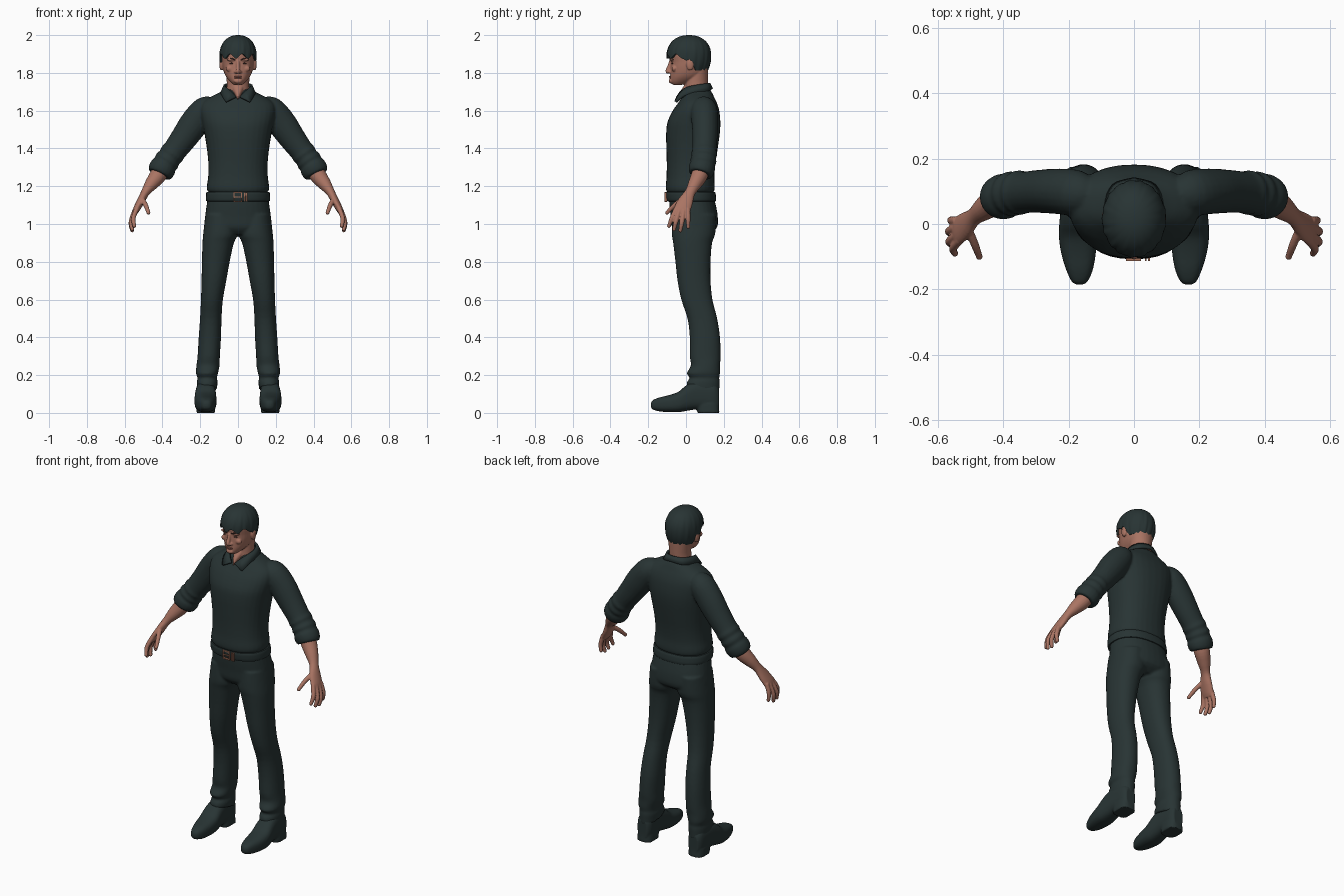
import bpy, bmesh, math
from mathutils import Vector, Matrix

def material(name, rgb):
    m = bpy.data.materials.new(name)
    m.diffuse_color = (*rgb, 1)
    return m

DARK = material("dark_charcoal", (0.021, 0.034, 0.034))
SKIN = material("skin", (0.40, 0.175, 0.125))
LIP = material("lip", (0.30, 0.11, 0.085))
BROWN = material("dark_brown", (0.06, 0.03, 0.025))
BRONZE = material("bronze", (0.36, 0.16, 0.10))

def smooth_rows(rows, k):
    """Catmull-Rom interpolation of equal-length number rows."""
    rows = [Vector(r) for r in rows]
    out = []
    for i in range(len(rows) - 1):
        b, c = rows[i], rows[i + 1]
        a = rows[i - 1] if i else b
        d = rows[min(i + 2, len(rows) - 1)]
        for j in range(k):
            t = j / k
            out.append(0.5 * (2 * b + (c - a) * t + (2 * a - 5 * b + 4 * c - d) * t * t
                              + (3 * b - a - 3 * c + d) * t ** 3))
    return out + [rows[-1]]

def loft(bm, rings, p=2.0, n=32, tilt=0.0):
    """Skin (centre, A, B) superellipse rings and cap both ends."""
    sp = lambda v: math.copysign(abs(v) ** (2 / p), v)
    loops = []
    for c, A, B in rings:
        ring = []
        for i in range(n):
            t = 2 * math.pi * i / n
            co = c + A * sp(math.cos(t)) + B * sp(math.sin(t))
            ring.append(bm.verts.new(co))
        loops.append(ring)
    for v in loops[-1]:
        v.co.z -= tilt * (v.co.y - rings[-1][0].y)
    for a, b in zip(loops, loops[1:]):
        for i in range(n):
            bm.faces.new((a[i], a[i - 1], b[i - 1], b[i]))
    bm.faces.new(loops[0])
    bm.faces.new(loops[-1])

def stack(bm, rows, p=2.2, sx=1, k=3, tilt=0.0):
    """Horizontal sections: z, x min, x max, y front, y back."""
    rings = [(Vector((sx * (a + b) / 2, (f + g) / 2, z)), Vector(((b - a) / 2, 0, 0)),
              Vector((0, (g - f) / 2, 0))) for z, a, b, f, g in smooth_rows(rows, k)]
    loft(bm, rings, p, tilt=tilt)

def centred(rows):
    return [(z, -r, r, f, g) for z, r, f, g in rows]

def tube(bm, rows, sx=1, ref=(0, 1, 0), k=4, n=20):
    """Tube along a path: x, y, z, radius along ref, radius across."""
    rows = smooth_rows(rows, k)
    pts = [Vector((sx * r[0], r[1], r[2])) for r in rows]
    rings = []
    for i, r in enumerate(rows):
        t = (pts[min(i + 1, len(pts) - 1)] - pts[max(i - 1, 0)]).normalized()
        A = Vector(ref)
        A = (A - t * A.dot(t)).normalized()
        rings.append((pts[i], A * r[3], t.cross(A) * r[4]))
    loft(bm, rings, n=n)

def ball(bm, c, r):
    bmesh.ops.create_uvsphere(bm, u_segments=20, v_segments=12, radius=1,
                              matrix=Matrix.Translation(c) @ Matrix.Diagonal((*r, 1)))

def box(bm, c, s):
    bmesh.ops.create_cube(bm, size=1, matrix=Matrix.Translation(c) @ Matrix.Diagonal((*s, 1)))

def finish(bm, name, mat, voxel=0, iters=3, mirror=False, thick=0):
    """Make the object; voxel > 0 fuses overlapping volumes into one skin."""
    bmesh.ops.recalc_face_normals(bm, faces=bm.faces)
    for f in bm.faces:
        f.smooth = True
    me = bpy.data.meshes.new(name)
    bm.to_mesh(me)
    bm.free()
    ob = bpy.data.objects.new(name, me)
    bpy.context.collection.objects.link(ob)
    me.materials.append(mat)
    bpy.context.view_layer.objects.active = ob
    bpy.ops.object.select_all(action='DESELECT')
    ob.select_set(True)
    if voxel:
        m = ob.modifiers.new("fuse", 'REMESH')
        m.mode, m.voxel_size, m.use_smooth_shade = 'VOXEL', voxel, True
        m = ob.modifiers.new("soften", 'SMOOTH')
        m.factor, m.iterations = 0.5, iters
    else:
        bpy.ops.object.shade_smooth_by_angle(angle=math.radians(40))
    if mirror:
        ob.modifiers.new("mirror", 'MIRROR')
    if thick:
        m = ob.modifiers.new("thickness", 'SOLIDIFY')
        m.thickness, m.offset = thick, 0
    return ob

# Shirt: torso plus rolled sleeves
bm = bmesh.new()
stack(bm, centred([(1.165, .15, -.095, .142), (1.175, .162, -.104, .15), (1.2, .165, -.107, .152),
    (1.25, .158, -.103, .15), (1.32, .157, -.102, .156), (1.4, .165, -.104, .168),
    (1.48, .178, -.105, .179), (1.54, .19, -.098, .182), (1.6, .2, -.07, .176),
    (1.64, .19, -.042, .164), (1.67, .15, -.022, .15), (1.695, .1, -.01, .138),
    (1.715, .07, .0, .125)]), p=2.3)
for s in (1, -1):
    tube(bm, [(.13, .09, 1.625, .05, .05), (.175, .095, 1.605, .07, .07), (.23, .1, 1.535, .07, .077),
        (.29, .1, 1.45, .066, .07), (.335, .097, 1.39, .064, .064), (.35, .096, 1.37, .069, .067),
        (.362, .094, 1.353, .064, .062), (.375, .092, 1.335, .07, .068), (.386, .089, 1.318, .064, .064),
        (.395, .086, 1.303, .07, .07), (.408, .08, 1.28, .068, .07), (.417, .075, 1.262, .06, .062)], s)
finish(bm, "shirt", DARK, 0.007)

# Collar with two pointed flaps
bm = bmesh.new()
rows = smooth_rows([(0, .122, 1.745, 0, .138, 1.715), (.05, .105, 1.742, .062, .118, 1.705),
    (.07, .055, 1.735, .088, .055, 1.693), (.06, .005, 1.722, .084, -.008, 1.68),
    (.036, -.026, 1.7, .066, -.05, 1.648), (.01, -.046, 1.672, .056, -.055, 1.65)], 4)
for r in rows:
    r[0], r[3] = max(r[0], 0), max(r[3], 0)
pairs = [(bm.verts.new(r[0:3]), bm.verts.new(r[3:6])) for r in rows]
for a, b in zip(pairs, pairs[1:]):
    bm.faces.new((a[0], a[1], b[1], b[0]))
finish(bm, "collar", DARK, mirror=True, thick=0.012)

# Trousers: hips and two legs
bm = bmesh.new()
stack(bm, centred([(1.15, .158, -.09, .145), (1.1, .166, -.088, .158), (1.04, .174, -.081, .168),
    (.98, .177, -.074, .164), (.945, .14, -.045, .12)]), p=2.3)
for s in (1, -1):
    stack(bm, [(1.05, .005, .172, -.07, .158), (.95, .0, .184, -.075, .155), (.9, .022, .188, -.068, .138),
        (.8, .044, .191, -.056, .13), (.7, .062, .193, -.045, .13), (.6, .08, .196, -.025, .14),
        (.5, .087, .201, .008, .165), (.4, .09, .208, .02, .18), (.3, .096, .214, .02, .183),
        (.25, .098, .22, .026, .18), (.21, .106, .223, .004, .18), (.185, .112, .214, .02, .176),
        (.165, .108, .218, .006, .178), (.125, .112, .217, .0, .176)], sx=s, tilt=0.22)
finish(bm, "trousers", DARK, 0.007)

# Belt band and buckle
bm = bmesh.new()
stack(bm, centred([(1.17, .16, -.1, .148), (1.166, .168, -.108, .156), (1.126, .17, -.104, .16),
    (1.12, .162, -.096, .152)]), p=2.3)
finish(bm, "belt", DARK)
bm = bmesh.new()
for x in (-.022, .018, .036, .046):
    box(bm, (x, -.107, 1.143), (.006, .012, .05))
for z in (1.12, 1.166):
    box(bm, (-.002, -.107, z), (.046, .012, .006))
box(bm, (-.004, -.109, 1.143), (.036, .008, .005))
finish(bm, "buckle", BRONZE)

# Shoes: sections along y with a separate heel block
bm = bmesh.new()
rows = smooth_rows([(-.186, .158, .176, .032, .052), (-.176, .142, .191, .018, .067),
    (-.14, .126, .208, .008, .082), (-.09, .117, .223, .004, .094), (-.04, .114, .23, .004, .112),
    (0, .115, .229, .01, .145), (.05, .118, .224, .018, .17), (.1, .12, .22, .018, .17),
    (.15, .124, .214, .012, .16), (.174, .138, .2, .02, .13)], 3)
loft(bm, [(Vector(((a + b) / 2, y, (c + d) / 2)), Vector(((b - a) / 2, 0, 0)),
           Vector((0, 0, (d - c) / 2))) for y, a, b, c, d in rows], p=2.7)
stack(bm, [(.05, .122, .218, .055, .174), (.0, .12, .22, .06, .177)], p=2.8)
finish(bm, "shoes", DARK, 0.006, 2, mirror=True)

# Forearms, palms and fingers
bm = bmesh.new()
tube(bm, [(.39, .088, 1.31, .045, .045), (.425, .07, 1.255, .044, .044), (.46, .046, 1.21, .036, .035),
    (.49, .022, 1.168, .028, .023), (.515, -.002, 1.12, .04, .021), (.538, -.02, 1.077, .044, .018),
    (.547, -.025, 1.055, .036, .012)])
fingers = [
    ((.534, -.05, 1.085), (.554, -.074, 1.032), (.549, -.09, .99)),
    ((.543, -.034, 1.075), (.566, -.053, 1.015), (.56, -.063, .972)),
    ((.547, -.012, 1.07), (.567, -.022, 1.008), (.561, -.03, .966)),
    ((.543, .01, 1.08), (.56, .011, 1.025), (.557, .012, .985)),
    ((.508, -.015, 1.135), (.488, -.062, 1.098), (.474, -.1, 1.06))]
for a, b, c in fingers:
    tube(bm, [(*a, .013, .013), (*b, .0125, .0125), (*c, .010, .010)], n=12)
    ball(bm, c, (.0105, .0105, .0105))
finish(bm, "arms_and_hands", SKIN, 0.004, 2, mirror=True)

# Head, neck, nose and ears
bm = bmesh.new()
stack(bm, centred([(1.737, .022, -.07, -.02), (1.752, .04, -.082, .03), (1.775, .06, -.084, .08),
    (1.8, .073, -.083, .108), (1.83, .081, -.082, .12), (1.86, .085, -.081, .125),
    (1.9, .088, -.086, .125), (1.94, .084, -.07, .112), (1.975, .05, -.03, .07)]), p=2.2)
stack(bm, centred([(1.66, .062, -.015, .118), (1.72, .06, -.008, .115), (1.76, .06, -.005, .116),
    (1.82, .066, .01, .118)]), p=2)
stack(bm, centred([(1.73, .034, -.012, .05), (1.7, .024, -.032, .04), (1.66, .004, -.052, .03)]), p=2)
tube(bm, [(0, -.079, 1.862, .01, .009), (0, -.089, 1.83, .011, .01), (0, -.097, 1.81, .012, .012),
          (0, -.092, 1.799, .008, .012)], ref=(0, 1, 0.2))
ball(bm, (0, -.08, 1.757), (.022, .011, .013))
for s in (1, -1):
    ball(bm, (s * .012, -.086, 1.805), (.009, .011, .008))
    ball(bm, (s * .034, -.075, 1.87), (.027, .011, .008))
    ball(bm, (s * .045, -.062, 1.822), (.02, .014, .016))
    ball(bm, (s * .088, .022, 1.845), (.011, .02, .033))
finish(bm, "head", SKIN, 0.004, 3)

# Lips, eyes and brows
bm = bmesh.new()
ball(bm, (0, -.084, 1.780), (.022, .006, .004))
ball(bm, (0, -.084, 1.773), (.019, .006, .004))
finish(bm, "lips", LIP)
bm = bmesh.new()
for s in (1, -1):
    ball(bm, (s * .033, -.073, 1.85), (.013, .005, .004))
    tube(bm, [(.014, -.084, 1.868, .003, .003), (.034, -.083, 1.875, .004, .004),
              (.056, -.068, 1.87, .003, .003)], s, ref=(0, 0, 1), n=8)
finish(bm, "eyes_and_brows", BROWN)

# Hair: cap of strands with an uneven fringe, longer at the nape
bm = bmesh.new()
N, ROWS = 96, 18
grid = []
for j in range(ROWS + 2):
    ring = []
    for i in range(N):
        t = 2 * math.pi * i / N
        back = math.sin(t)
        blend = min(max((back + 0.05) / 0.4, 0), 1)
        low = 1.888 + 0.012 * math.sin(9 * t + 1) * (1 - blend) - 0.075 * blend
        low -= 0.025 * math.exp(-((back + 0.08) / 0.12) ** 2)
        u = min(j + 0.3, ROWS) / ROWS
        z = 2.0 - (2.0 - low) * u ** 1.7
        if z > 1.89:
            r = max(1 - ((z - 1.89) / 0.11) ** 2.2, 0) ** (1 / 2.2)
        else:
            r = 1 - 0.17 * ((1.89 - z) / 0.08) ** 2
        r *= 1 + 0.014 * u * math.sin(17 * t + 5 * u) + 0.008 * u * math.sin(29 * t)
        if j > ROWS:
            r *= 0.82
        ring.append(bm.verts.new((0.098 * r * math.cos(t), 0.016 + 0.118 * r * back, z)))
    grid.append(ring)
for a, b in zip(grid, grid[1:]):
    for i in range(N):
        bm.faces.new((a[i], a[i - 1], b[i - 1], b[i]))
bm.faces.new(grid[0])
centre = bm.verts.new((0, .016, 1.9))
for i in range(N):
    bm.faces.new((grid[-1][i], grid[-1][i - 1], centre))
finish(bm, "hair", DARK)
